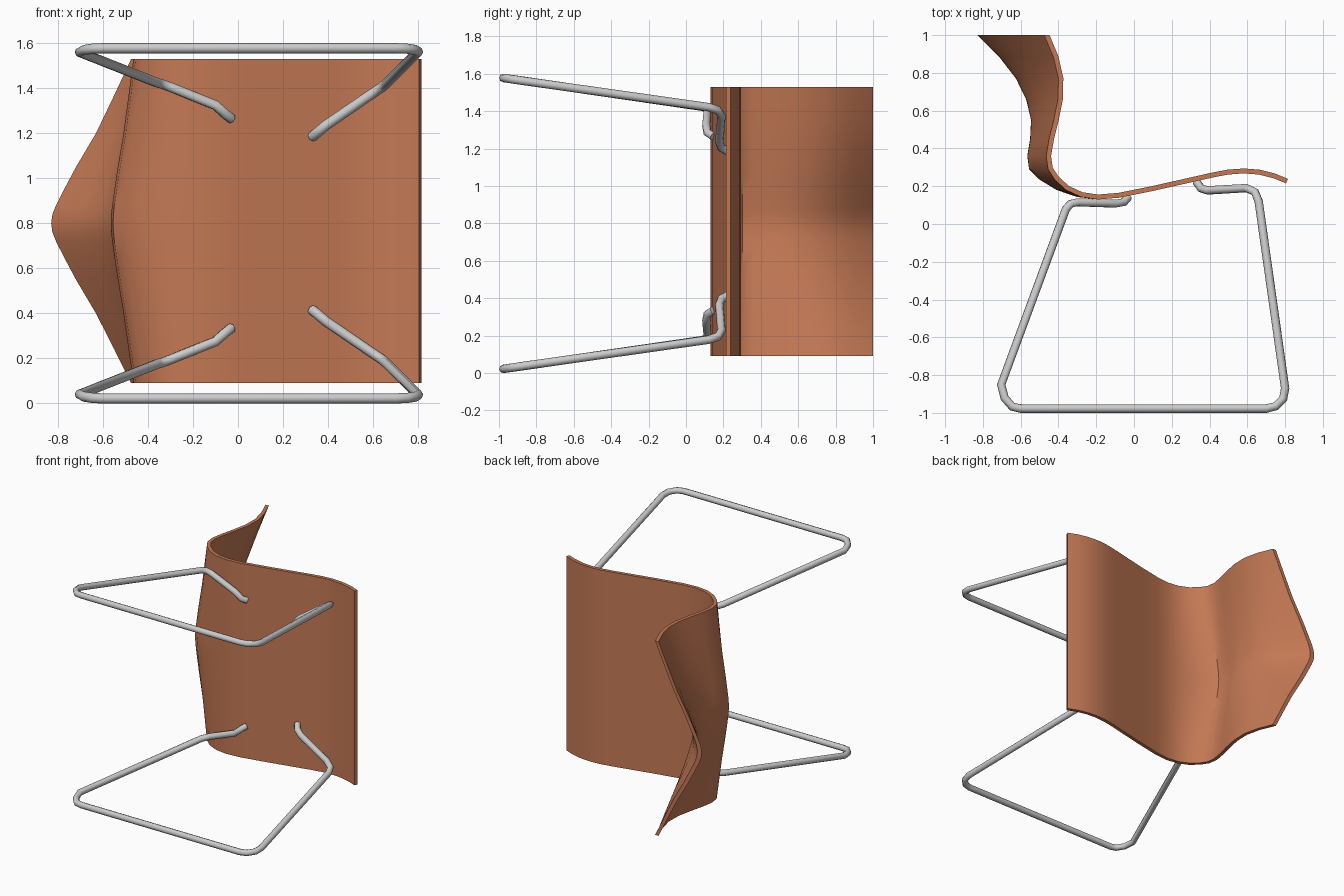
import bpy, bmesh
from mathutils import Vector

if "Cube" in bpy.data.objects:
    bpy.data.objects.remove(bpy.data.objects["Cube"])

TUBE_R = 0.0225
THICK = 0.026
MID_Z = 0.80

# Underside/back profile of the shell at its side edges: x, y, and extra x bulge at the centre
PROFILE = [
    (0.805, 0.215, 0), (0.74, 0.242, 0), (0.66, 0.262, 0), (0.58, 0.268, 0),
    (0.50, 0.262, 0), (0.42, 0.247, 0), (0.10, 0.175, 0), (-0.08, 0.139, 0),
    (-0.19, 0.13, 0), (-0.28, 0.143, -0.02), (-0.36, 0.18, -0.05),
    (-0.42, 0.235, -0.08), (-0.455, 0.29, -0.10), (-0.465, 0.36, -0.10),
    (-0.45, 0.45, -0.10), (-0.425, 0.55, -0.12), (-0.403, 0.66, -0.168),
    (-0.40, 0.77, -0.225), (-0.425, 0.88, -0.285), (-0.475, 1.0, -0.355),
]
# Height and how much of the bulge applies there
ROWS = [(1.53, 0), (1.37, 0.21), (1.2, 0.44), (1.05, 0.69), (0.95, 0.84),
        (0.88, 0.94), (0.84, 0.985), (0.80, 1.0), (0.76, 0.985), (0.72, 0.94),
        (0.65, 0.84), (0.55, 0.69), (0.40, 0.44), (0.24, 0.21), (0.09, 0)]


def finish(obj, angle=0.6):
    bpy.ops.object.select_all(action='DESELECT')
    obj.select_set(True)
    bpy.context.view_layer.objects.active = obj
    bpy.ops.object.shade_smooth_by_angle(angle=angle)


def section(weight):
    """Closed cross-section: outer profile, then inner profile backwards."""
    outer = [Vector((x + weight * d, y)) for x, y, d in PROFILE]
    inner = []
    for i, p in enumerate(outer):
        t = (outer[min(i + 1, len(outer) - 1)] - outer[max(i - 1, 0)]).normalized()
        n = Vector((t.y, -t.x))
        if i == len(outer) - 1:          # top rim is cut level
            n = Vector((1 / n.x, 0))
        inner.append(p + n * THICK)
    return outer + inner[::-1]


# Moulded seat and back shell
bm = bmesh.new()
rings = [[bm.verts.new((p.x, p.y, z)) for p in section(w)] for z, w in ROWS]
n = len(rings[0])
for a, b in zip(rings, rings[1:]):
    for i in range(n):
        j = (i + 1) % n
        bm.faces.new((a[i], a[j], b[j], b[i]))
for ring in (rings[0], rings[-1]):
    for i in range(n // 2 - 1):
        bm.faces.new((ring[i], ring[i + 1], ring[n - 2 - i], ring[n - 1 - i]))
bmesh.ops.recalc_face_normals(bm, faces=bm.faces)
mesh = bpy.data.meshes.new("seat_shell")
bm.to_mesh(mesh)
bm.free()
shell = bpy.data.objects.new("seat_shell", mesh)
bpy.context.collection.objects.link(shell)
mat = bpy.data.materials.new("terracotta")
mat.diffuse_color = (0.55, 0.19, 0.09, 1)
mat.use_nodes = True
mat.node_tree.nodes["Principled BSDF"].inputs["Base Color"].default_value = mat.diffuse_color
mesh.materials.append(mat)
finish(shell)

# Bent tube path of one side frame
PATH = [
    (-0.03, 0.145, 1.265), (-0.055, 0.115, 1.285), (-0.10, 0.108, 1.325),
    (-0.30, 0.115, 1.405), (-0.335, 0.107, 1.418), (-0.36, 0.08, 1.425),
    (-0.703, -0.85, 1.560), (-0.685, -0.92, 1.570), (-0.645, -0.967, 1.576),
    (-0.60, -0.977, 1.578), (0.70, -0.977, 1.578), (0.75, -0.965, 1.576),
    (0.79, -0.925, 1.570), (0.80, -0.87, 1.562), (0.66, 0.12, 1.422),
    (0.64, 0.17, 1.405), (0.595, 0.19, 1.375), (0.39, 0.178, 1.235),
    (0.355, 0.188, 1.205), (0.33, 0.225, 1.185),
]


def side_frame(name, side):
    cu = bpy.data.curves.new(name, 'CURVE')
    cu.dimensions = '3D'
    cu.bevel_depth = TUBE_R
    cu.bevel_resolution = 2
    cu.use_fill_caps = True
    sp = cu.splines.new('POLY')
    sp.points.add(len(PATH) - 1)
    for pt, (x, y, z) in zip(sp.points, PATH):
        pt.co = (x, y, MID_Z + side * (z - MID_Z), 1)
    obj = bpy.data.objects.new(name, cu)
    bpy.context.collection.objects.link(obj)
    bpy.ops.object.select_all(action='DESELECT')
    obj.select_set(True)
    bpy.context.view_layer.objects.active = obj
    bpy.ops.object.convert(target='MESH')
    finish(bpy.context.view_layer.objects.active, 0.9)


side_frame("upper_leg_frame", 1)
side_frame("lower_leg_frame", -1)
